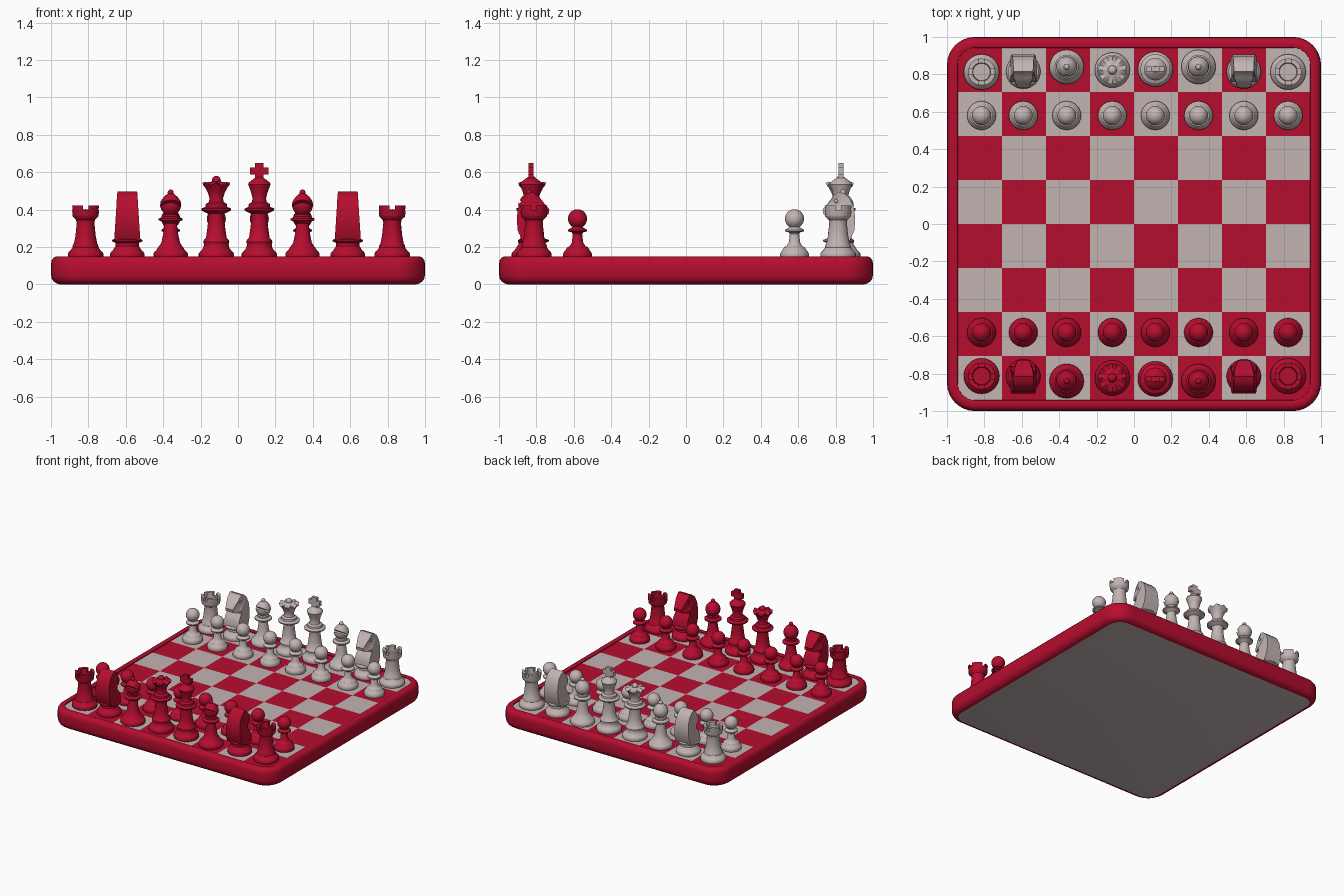
import bpy, bmesh, math
from mathutils import Matrix, Vector

if "Cube" in bpy.data.objects:
    bpy.data.objects.remove(bpy.data.objects["Cube"])


def material(name, rgb):
    m = bpy.data.materials.new(name)
    m.use_nodes = True
    m.diffuse_color = (*rgb, 1)
    m.node_tree.nodes["Principled BSDF"].inputs["Base Color"].default_value = (*rgb, 1)
    return m


RED = material("deep red", (0.47, 0.004, 0.028))
PALE = material("pale warm grey", (0.54, 0.46, 0.45))
FLOOR = 0.142


def finish(bm, name, mats=()):
    bmesh.ops.recalc_face_normals(bm, faces=bm.faces)
    mesh = bpy.data.meshes.new(name)
    bm.to_mesh(mesh)
    bm.free()
    for m in mats:
        mesh.materials.append(m)
    ob = bpy.data.objects.new(name, mesh)
    bpy.context.collection.objects.link(ob)
    return ob


def loft(bm, rings):
    """Join closed rings of points with quads, return the vertex rings."""
    loops = [[bm.verts.new(p) for p in ring] for ring in rings]
    for a, b in zip(loops, loops[1:]):
        for i in range(len(a)):
            j = (i + 1) % len(a)
            bm.faces.new((a[i], a[j], b[j], b[i]))
    return loops


def lathe(bm, profile, seg=32):
    rings = [[(r * math.cos(t), r * math.sin(t), z)
              for t in (2 * math.pi * i / seg for i in range(seg))] for r, z in profile]
    loops = loft(bm, rings)
    bm.faces.new(loops[0])
    bm.faces.new(loops[-1])


def ball(bm, r, at, scale=(1, 1, 1)):
    mat = Matrix.Translation(at) @ Matrix.Diagonal((*scale, 1))
    bmesh.ops.create_uvsphere(bm, u_segments=24, v_segments=14, radius=r, matrix=mat)


def box(bm, size, at, turn=None):
    mat = Matrix.Translation(at) @ (turn or Matrix()) @ Matrix.Diagonal((*size, 1))
    bmesh.ops.create_cube(bm, size=1, matrix=mat)


def carve(ob, cutter):
    mod = ob.modifiers.new("carve", "BOOLEAN")
    mod.operation, mod.object, mod.solver = "DIFFERENCE", cutter, "EXACT"
    bpy.context.view_layer.objects.active = ob
    bpy.ops.object.modifier_apply(modifier=mod.name)
    bpy.data.objects.remove(cutter)


# Board: rounded tray, felt underside and chequered field
def rounded_square(h, z, steps=8):
    r = 0.15 - (1 - h)
    pts = []
    for k in range(4):
        for s in range(steps + 1):
            t = math.pi / 2 * (k + s / steps)
            cx, cy = [(1, 1), (-1, 1), (-1, -1), (1, -1)][k]
            pts.append((cx * 0.85 + r * math.cos(t), cy * 0.85 + r * math.sin(t), z))
    return pts


bm = bmesh.new()
tray = [(0.95, 0), (0.968, 0.004), (0.985, 0.015), (0.996, 0.032), (1, 0.055), (1, 0.11),
        (0.996, 0.13), (0.985, 0.144), (0.97, 0.15), (0.952, 0.15), (0.943, 0.147), (0.94, 0.13)]
loops = loft(bm, [rounded_square(h, z) for h, z in tray])
underside = bm.faces.new(loops[0])
underside.material_index = 1
finish(bm, "board_tray", (RED, PALE))

bm = bmesh.new()
bmesh.ops.create_grid(bm, x_segments=8, y_segments=8, size=0.94,
                      matrix=Matrix.Translation((0, 0, FLOOR)))
for f in bm.faces:
    c = f.calc_center_median()
    f.material_index = (math.floor(c.x / 0.235) + math.floor(c.y / 0.235) + 1) % 2
finish(bm, "board_squares", (RED, PALE))


# Shared foot of the pieces, scaled by its radius
def foot(r):
    return [(r * a, FLOOR + z) for a, z in
            ((0.97, 0), (1, 0.008), (1, 0.022), (0.94, 0.032), (0.84, 0.04), (0.73, 0.056))]


# Pawn
def pawn():
    bm = bmesh.new()
    lathe(bm, foot(0.077) + [(0.042, 0.205), (0.03, 0.225), (0.025, 0.27), (0.03, 0.278),
                             (0.05, 0.284), (0.05, 0.292), (0.028, 0.306), (0.024, 0.32)])
    ball(bm, 0.051, (0, 0, 0.351))
    return finish(bm, "pawn")


# Rook: hollow turret with four notches
def rook():
    bm = bmesh.new()
    lathe(bm, foot(0.095) + [(0.07, 0.205), (0.062, 0.22), (0.054, 0.26), (0.047, 0.33),
                             (0.05, 0.345), (0.068, 0.362), (0.07, 0.37), (0.073, 0.422),
                             (0.05, 0.422), (0.046, 0.375)])
    ob = finish(bm, "rook")
    bm = bmesh.new()
    lathe(bm, [(0.001, 0.388)] + [(0.03, 0.388), (0.03, 0.46)])
    bm.clear()
    for k in range(2):
        box(bm, (0.03, 0.2, 0.08), (0, 0, 0.434), Matrix.Rotation(k * math.pi / 2, 4, "Z"))
        carve(ob, finish(bm, "notch_cutter"))
        bm = bmesh.new()
    bm.free()
    return ob


# Knight: horse head silhouette with tapering thickness, facing +y
def knight():
    bm = bmesh.new()
    lathe(bm, foot(0.092) + [(0.062, 0.205), (0.062, 0.222), (0.082, 0.23), (0.082, 0.238),
                             (0.06, 0.246)])
    side = [(-0.062, 0.235), (-0.085, 0.29), (-0.09, 0.35), (-0.083, 0.41), (-0.06, 0.46),
            (-0.03, 0.487), (0.0, 0.496), (0.012, 0.475), (0.035, 0.462), (0.06, 0.43),
            (0.085, 0.4), (0.08, 0.375), (0.058, 0.365), (0.02, 0.375), (0.015, 0.35),
            (0.04, 0.315), (0.055, 0.28), (0.055, 0.235)]
    rings = []
    for s in (-1, 1):
        rings.append([(s * (0.07 - 0.065 * (z - 0.235))
                       * (1 - 7 * max(0, y - 0.02) * (z > 0.36)), y, z) for y, z in side])
    loops = loft(bm, rings)
    caps = [bm.faces.new(l) for l in loops]
    bmesh.ops.triangulate(bm, faces=caps)
    for s in (-1, 1):
        ball(bm, 0.011, (s * 0.052, 0.012, 0.445), (0.6, 1, 1))
    return finish(bm, "knight")


# Bishop: pointed head with a slanted slit
def bishop():
    bm = bmesh.new()
    lathe(bm, foot(0.092) + [(0.058, 0.21), (0.05, 0.222), (0.04, 0.27), (0.033, 0.325),
                             (0.04, 0.334), (0.064, 0.343), (0.064, 0.352), (0.042, 0.362),
                             (0.042, 0.374), (0.034, 0.38), (0.048, 0.395), (0.057, 0.42),
                             (0.053, 0.445), (0.037, 0.468), (0.018, 0.484), (0.006, 0.49)])
    ob = finish(bm, "bishop")
    bm = bmesh.new()
    box(bm, (0.2, 0.1, 0.014), (0, -0.05, 0.443), Matrix.Rotation(math.radians(-35), 4, "X"))
    carve(ob, finish(bm, "slit_cutter"))
    bm = bmesh.new()
    bm.from_mesh(ob.data)
    ball(bm, 0.016, (0, 0, 0.491))
    bm.to_mesh(ob.data)
    bm.free()
    return ob


ROYAL = [(0.066, 0.215), (0.07, 0.228), (0.066, 0.238), (0.055, 0.25), (0.048, 0.3),
         (0.041, 0.36), (0.044, 0.378), (0.078, 0.395), (0.08, 0.405), (0.058, 0.415),
         (0.056, 0.43), (0.04, 0.44), (0.036, 0.46)]


# Queen: scalloped coronet and a small ball
def queen():
    bm = bmesh.new()
    lathe(bm, foot(0.094) + ROYAL + [(0.045, 0.49), (0.058, 0.515), (0.074, 0.536),
                                     (0.06, 0.538), (0.04, 0.545), (0.02, 0.552)])
    for v in bm.verts:
        if v.co.z > 0.53 and v.co.xy.length > 0.05:
            v.co.z += 0.009 * math.cos(8 * math.atan2(v.co.y, v.co.x))
    ball(bm, 0.024, (0, 0, 0.556))
    return finish(bm, "queen")


# King: domed crown and a flat cross
def king():
    bm = bmesh.new()
    lathe(bm, foot(0.094) + ROYAL + [(0.045, 0.495), (0.06, 0.535), (0.056, 0.545),
                                     (0.034, 0.562), (0.016, 0.575)])
    box(bm, (0.045, 0.026, 0.09), (0, 0, 0.605))
    box(bm, (0.1, 0.026, 0.038), (0, 0, 0.607))
    return finish(bm, "king")


# Set out both armies: columns with (x, distance from the middle row)
def place(source, colour, label, x, y, turn):
    ob = bpy.data.objects.new(label, source.data.copy())
    ob.data.materials.clear()
    ob.data.materials.append(colour)
    for p in ob.data.polygons:
        p.material_index = 0
    ob.location = (x, y, 0)
    ob.rotation_euler.z = turn
    bpy.context.collection.objects.link(ob)


kinds = [rook(), knight(), bishop(), queen(), king(), bishop(), knight(), rook()]
foot_soldier = pawn()
columns = [-0.815, -0.592, -0.36, -0.116, 0.114, 0.345, 0.587, 0.824]
for colour, tone, side in ((RED, "red", -1), (PALE, "pale", 1)):
    depth = {"rook": 0.813, "knight": 0.815, "bishop": 0.84, "queen": 0.823, "king": 0.828}
    for i, (src, x) in enumerate(zip(kinds, columns)):
        kind = src.name.split(".")[0]
        turn = math.pi if side > 0 and kind == "knight" else 0
        place(src, colour, f"{tone}_{kind}_{i + 1}", x, side * depth[kind], turn)
        place(foot_soldier, colour, f"{tone}_pawn_{i + 1}", x, side * 0.58, 0)
for src in kinds + [foot_soldier]:
    bpy.data.objects.remove(src)

# Smooth shading with crisp edges
for ob in bpy.context.scene.objects:
    ob.select_set(ob.type == "MESH" and ob.name != "board_squares")
    bpy.context.view_layer.objects.active = ob
bpy.ops.object.shade_smooth_by_angle(angle=math.radians(35))
